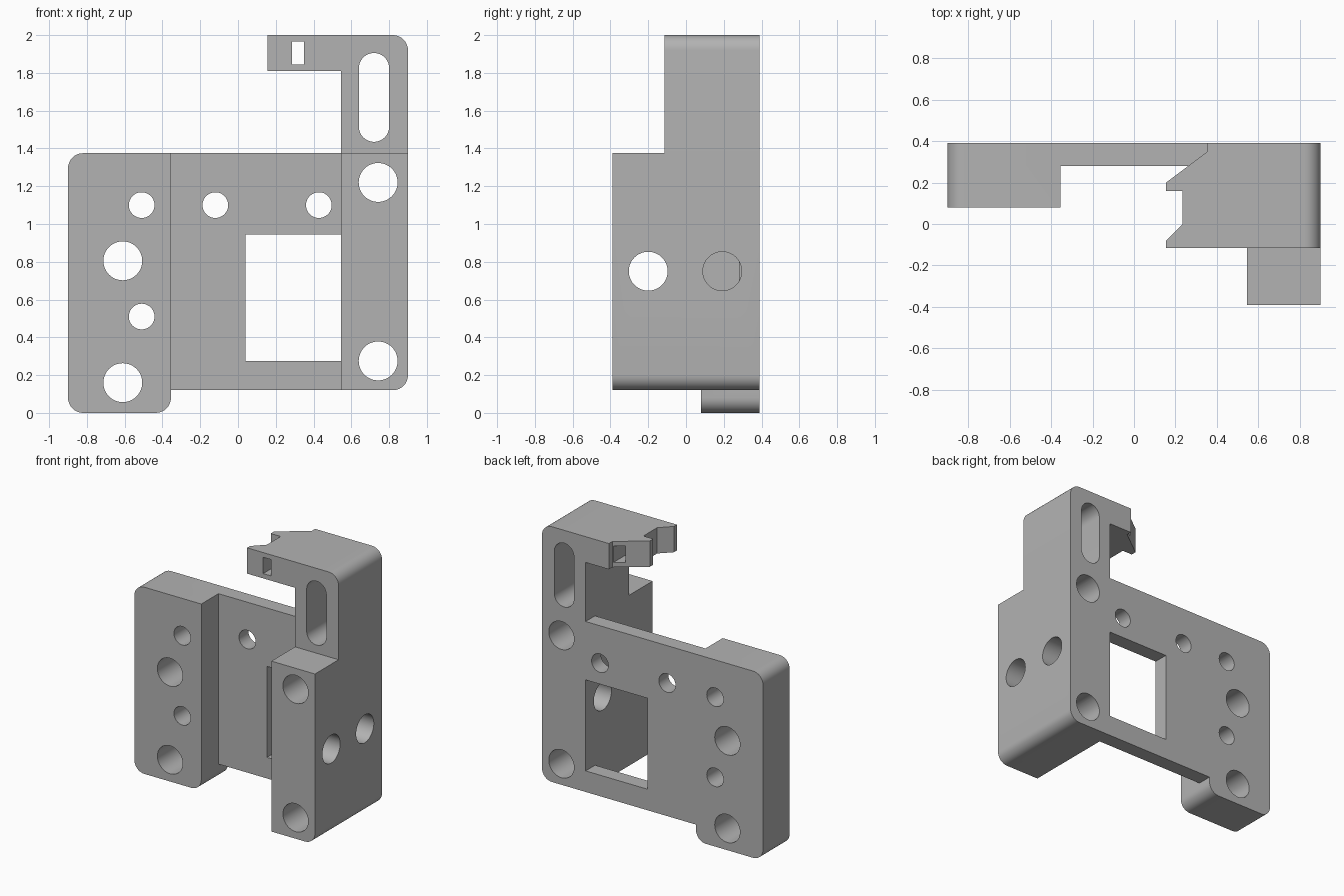
import bpy
import bmesh
from math import sin, cos, pi
from mathutils import Vector

cube = bpy.data.objects.get("Cube")
if cube:
    bpy.data.objects.remove(cube, do_unlink=True)

grey = bpy.data.materials.new("plain grey")
grey.use_nodes = True
colour = (0.45, 0.45, 0.45, 1)
grey.diffuse_color = colour
grey.node_tree.nodes["Principled BSDF"].inputs["Base Color"].default_value = colour

BACK, TOP, ROUND = 0.39, 1.375, 0.08
PLACE = {"X": lambda u, v, d: (d, u, v),
         "Y": lambda u, v, d: (u, d, v),
         "Z": lambda u, v, d: (u, v, d)}


def prism(name, outline, start, end, axis="Y"):
    """Extrude a closed outline along an axis."""
    bm = bmesh.new()
    face = bm.faces.new([bm.verts.new(PLACE[axis](u, v, start)) for u, v in outline])
    out = bmesh.ops.extrude_face_region(bm, geom=[face], use_keep_orig=True)
    moved = [g for g in out["geom"] if isinstance(g, bmesh.types.BMVert)]
    bmesh.ops.translate(bm, verts=moved, vec=PLACE[axis](0, 0, end - start))
    bmesh.ops.recalc_face_normals(bm, faces=bm.faces)
    mesh = bpy.data.meshes.new(name)
    bm.to_mesh(mesh)
    bm.free()
    mesh.materials.append(grey)
    obj = bpy.data.objects.new(name, mesh)
    bpy.context.collection.objects.link(obj)
    return obj


def box_outline(u0, u1, v0, v1, rounded=""):
    """Rectangle; rounded names its filleted corners (a b c d, from low-low, anticlockwise)."""
    points = []
    corners = [(u0, v0, 1, 1), (u1, v0, -1, 1), (u1, v1, -1, -1), (u0, v1, 1, -1)]
    for i, (u, v, su, sv) in enumerate(corners):
        if "abcd"[i] in rounded:
            cu, cv = u + su * ROUND, v + sv * ROUND
            for k in range(9):
                a = pi + i * pi / 2 + k * pi / 16
                points.append((cu + ROUND * cos(a), cv + ROUND * sin(a)))
        else:
            points.append((u, v))
    return points


def slot_outline(u, v, r, half=0.0, n=24):
    """Circle, or upright slot when half is above zero."""
    points = []
    for centre, base in ((v + half, 0), (v - half, pi)):
        count = n + 1 if half else n
        points += [(u + r * cos(base + pi * k / n), centre + r * sin(base + pi * k / n))
                   for k in range(count)]
    return points


def combine(body, other, operation):
    mod = body.modifiers.new(other.name, "BOOLEAN")
    mod.object, mod.operation, mod.solver = other, operation, "EXACT"
    bpy.context.view_layer.objects.active = body
    bpy.ops.object.modifier_apply(modifier=mod.name)
    bpy.data.objects.remove(other, do_unlink=True)


# Solid parts
body = prism("mounting_bracket", box_outline(-0.90, -0.355, 0, TOP, "abd"), 0.08, BACK)
hook = [(0.7, BACK), (0.355, BACK), (0.355, 0.35), (0.155, 0.20), (0.155, 0.16),
        (0.235, 0.16), (0.235, 0), (0.155, -0.08), (0.155, -0.115), (0.7, -0.115)]
solids = [
    prism("back_plate", box_outline(-0.5, 0.7, 0.12, TOP), 0.28, BACK),
    prism("side_column", box_outline(0.545, 0.90, 0.12, TOP, "b"), -BACK, BACK),
    prism("upper_post", box_outline(0.545, 0.90, 1.2, 2, "c"), -0.115, BACK),
    prism("hook_arm", hook, 1.81, 2, "Z"),
]
for solid in solids:
    combine(body, solid, "UNION")

# Openings cut from front to back
cutters = [
    prism("window", box_outline(0.04, 0.545, 0.275, 0.945), 0.2, 0.5),
    prism("arm_slit", box_outline(0.285, 0.35, 1.845, 1.965), -0.5, 0.5),
    prism("post_slot", slot_outline(0.72, 1.67, 0.08, 0.155), -0.5, 0.5),
]
big = [(-0.61, 0.805), (-0.61, 0.16), (0.742, 1.22), (0.742, 0.275)]
small = [(-0.51, 1.10), (-0.51, 0.51), (-0.12, 1.10), (0.428, 1.10)]
for holes, radius in ((big, 0.103), (small, 0.068)):
    cutters += [prism("bolt_hole", slot_outline(u, v, radius), -0.5, 0.5) for u, v in holes]

# Holes through the side column
for y in (-0.20, 0.192):
    cutters.append(prism("side_hole", slot_outline(y, 0.75, 0.103), 0.5, 1, "X"))
for cutter in cutters:
    combine(body, cutter, "DIFFERENCE")

# Smooth fillets and holes, crisp edges
bpy.ops.object.select_all(action="DESELECT")
body.select_set(True)
bpy.context.view_layer.objects.active = body
bpy.ops.object.shade_smooth_by_angle(angle=pi / 6)
